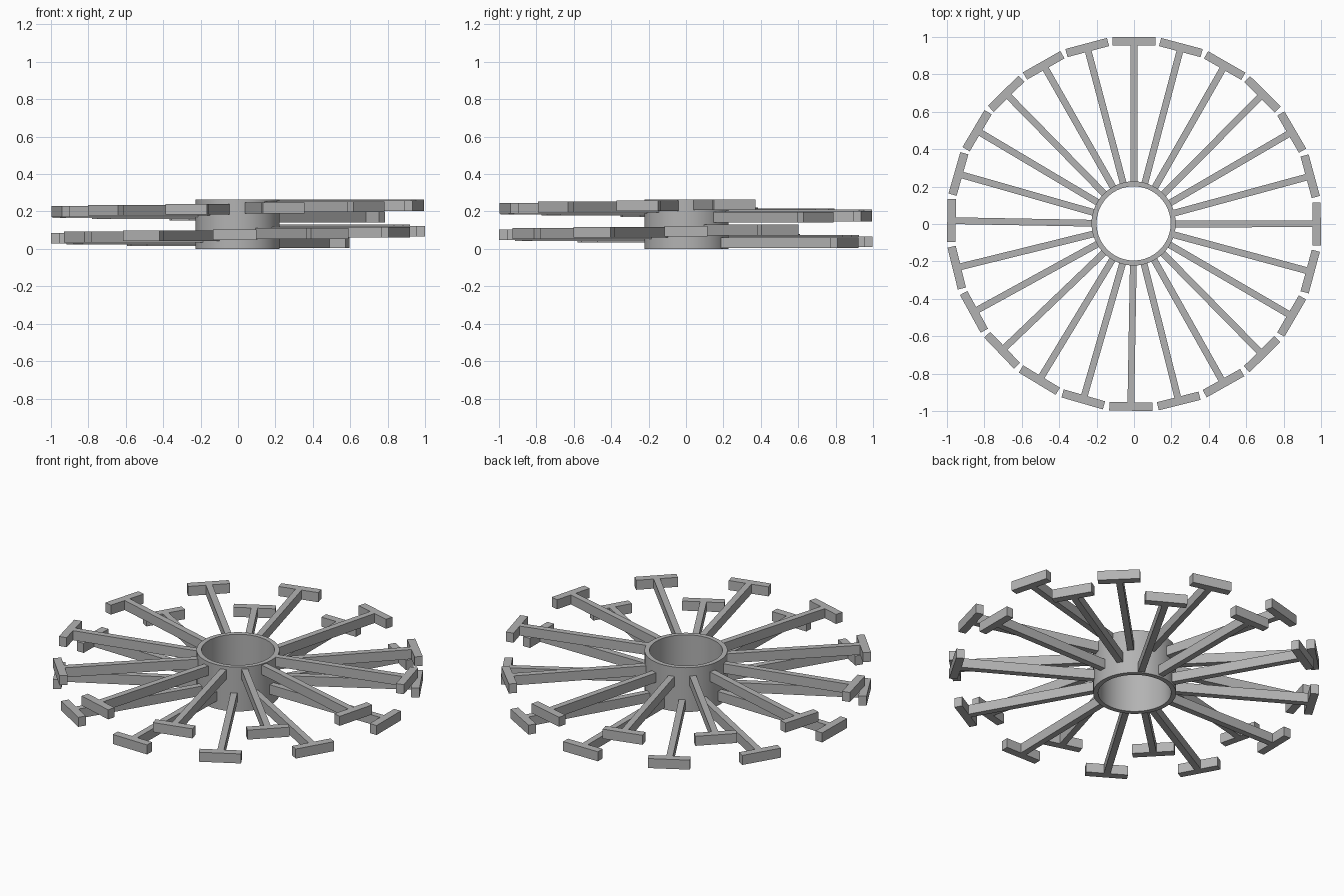
import bpy
import bmesh
import math
from mathutils import Matrix, Vector

cube = bpy.data.objects.get("Cube")
if cube:
    bpy.data.objects.remove(cube, do_unlink=True)

GREY = (0.45, 0.45, 0.45, 1.0)
grey = bpy.data.materials.new("mid grey")
grey.use_nodes = True
grey.diffuse_color = GREY
grey.node_tree.nodes["Principled BSDF"].inputs["Base Color"].default_value = GREY

HUB_HEIGHT = 0.265
HUB_OUTER, HUB_INNER = 0.225, 0.198
ARM_HEIGHT = 0.057
RISE = 0.0062          # climb from one arm to the next
ARMS = 12              # arms in each turn


def finish(bm, name):
    bmesh.ops.recalc_face_normals(bm, faces=bm.faces)
    mesh = bpy.data.meshes.new(name)
    bm.to_mesh(mesh)
    bm.free()
    mesh.materials.append(grey)
    obj = bpy.data.objects.new(name, mesh)
    bpy.context.collection.objects.link(obj)
    return obj


# Hub: a rectangular section spun into an open tube
def make_hub():
    bm = bmesh.new()
    section = [(HUB_INNER, 0), (HUB_OUTER, 0), (HUB_OUTER, HUB_HEIGHT), (HUB_INNER, HUB_HEIGHT)]
    verts = [bm.verts.new((r, 0, z)) for r, z in section]
    edges = [bm.edges.new((verts[i], verts[i - 1])) for i in range(len(verts))]
    bmesh.ops.spin(bm, geom=verts + edges, cent=(0, 0, 0), axis=(0, 0, 1),
                   angle=math.tau, steps=64, use_merge=True)
    bmesh.ops.remove_doubles(bm, verts=bm.verts, dist=0.0001)
    hub = finish(bm, "hub")
    hub.location = (-0.002, 0.003, 0)
    bpy.ops.object.select_all(action="DESELECT")
    hub.select_set(True)
    bpy.context.view_layer.objects.active = hub
    bpy.ops.object.shade_smooth_by_angle(angle=math.radians(30))


# Arm: a T outline, spoke plus end paddle, extruded upwards
def make_arm(name, degrees, z):
    half_spoke, half_paddle = 0.018, 0.115
    root, neck, tip = 0.21, 0.953, 0.998
    side = [(root, half_spoke), (neck, half_spoke), (neck, half_paddle), (tip, half_paddle)]
    outline = side + [(x, -y) for x, y in reversed(side)]
    bm = bmesh.new()
    face = bm.faces.new([bm.verts.new((x, y, 0)) for x, y in outline])
    top = bmesh.ops.extrude_face_region(bm, geom=[face])["geom"]
    bmesh.ops.translate(bm, vec=Vector((0, 0, ARM_HEIGHT)),
                        verts=[v for v in top if isinstance(v, bmesh.types.BMVert)])
    # Arms lean slightly off their even spacing
    lean = 0.75 * math.cos(math.radians(degrees - 42)) - 0.5
    turn = Matrix.Rotation(math.radians(degrees + lean), 4, "Z")
    bm.transform(Matrix.Translation((0, 0, z)) @ turn)
    finish(bm, name)


make_hub()

# Two rising turns of arms, the upper one set halfway between the lower
for level, start, base in (("lower", 60, 0.004), ("upper", 45, 0.14)):
    for k in range(ARMS):
        make_arm(f"{level}_arm_{k + 1}", start + k * 360 / ARMS, base + k * RISE)
